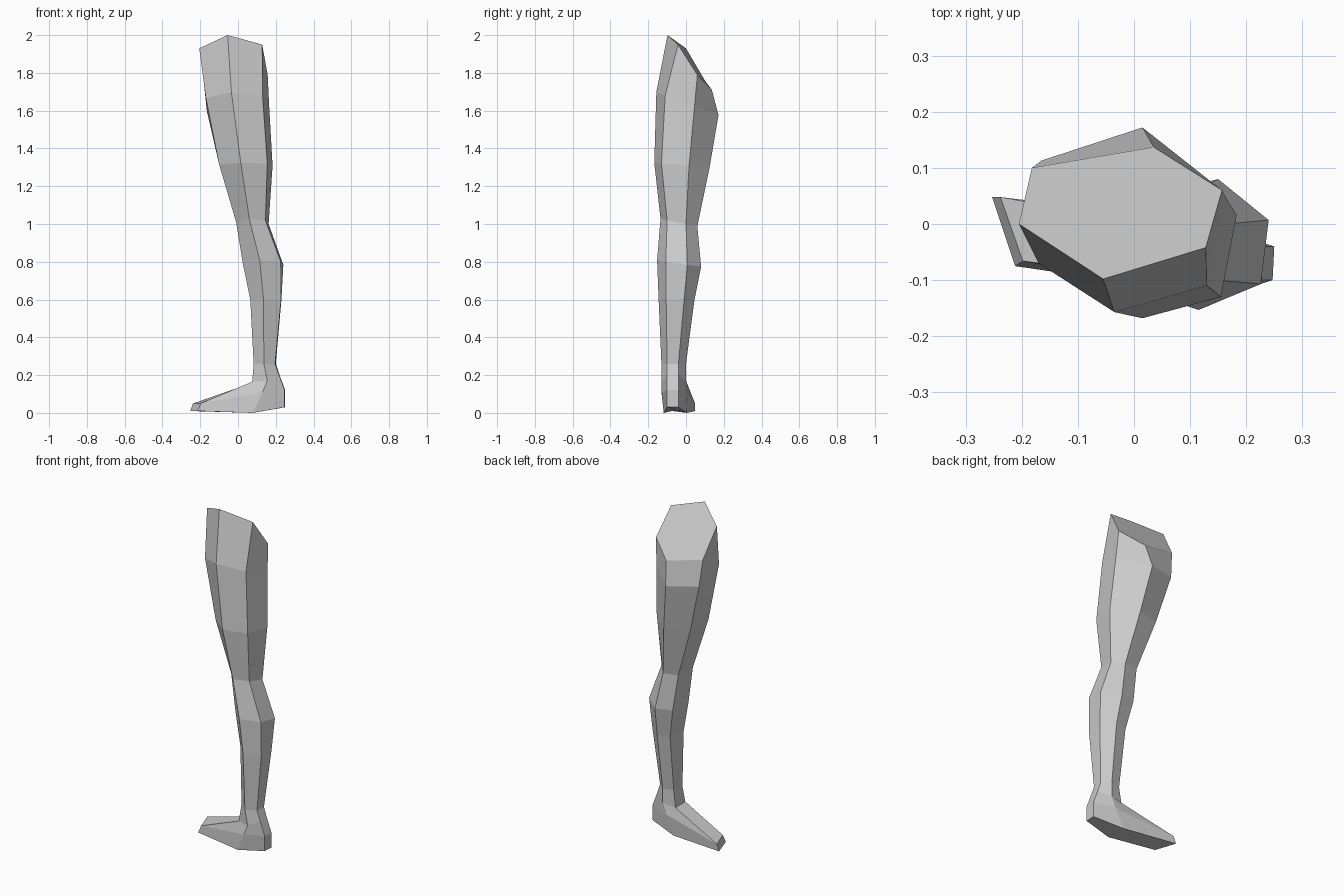
import bpy, bmesh

grey = bpy.data.materials.new("plain grey")
grey.diffuse_color = (0.6, 0.6, 0.6, 1)

# Six-sided cross-sections: (height, slope along y, points).
# Point order: inner front, front, outer front, outer back, back, inner back.
thigh = [
    (0, 0, [(-.205, 0, 1.93), (-.055, -.098, 2), (.128, -.042, 1.95),
            (.157, .06, 1.79), (.035, .137, 1.71), (-.182, .10, 1.76)]),
    (1.64, -.37, [(-.17, -.07), (-.035, -.157), (.13, -.11),
                  (.165, .045), (.015, .172), (-.165, .113)]),
    (1.31, -.08, [(-.10, -.07), (.015, -.168), (.155, -.13),
                  (.183, .016), (.06, .125), (-.085, .08)]),
    (1.0, -.2, [(-.01, -.05), (.06, -.135), (.145, -.10),
                (.162, 0), (.11, .06), (.02, .045)]),
]
calf = [
    (.785, -.15, [(.025, -.06), (.115, -.153), (.226, -.107),
                  (.24, .007), (.15, .08), (.05, .055)]),
    (.60, 0, [(.065, -.07), (.135, -.145), (.228, -.105),
              (.23, -.01), (.16, .045), (.085, .03)]),
    (.26, 0, [(.083, -.085), (.137, -.13), (.196, -.10),
              (.20, -.04), (.155, 0), (.092, -.015)]),
]
foot = [
    (0, 0, [(.075, -.10, .165), (.155, -.13, .17), (.218, -.10, .20),
            (.22, -.04, .20), (.155, 0, .17), (.078, -.012, .16)]),
    (0, 0, [(-.198, -.066, .05), (.13, -.13, .11), (.247, -.10, .12),
            (.25, -.04, .12), (.13, 0, .11), (-.238, .048, .05)]),
    (0, 0, [(-.212, -.075, .01), (.08, -.118, 0), (.247, -.10, .03),
            (.25, -.04, .03), (.08, .005, 0), (-.253, .048, .01)]),
]

# Skin the sections into one closed leg
bm = bmesh.new()
rings = []
for height, slope, points in thigh + calf + foot:
    ring = []
    for p in points:
        z = p[2] if len(p) == 3 else height + slope * p[1]
        ring.append(bm.verts.new((p[0], p[1], z)))
    rings.append(ring)
for upper, lower in zip(rings, rings[1:]):
    for i in range(6):
        j = (i + 1) % 6
        bm.faces.new((upper[i], lower[i], lower[j], upper[j]))
bm.faces.new(rings[0])          # hip cut
bm.faces.new(rings[-1][::-1])   # sole
bmesh.ops.recalc_face_normals(bm, faces=bm.faces)

mesh = bpy.data.meshes.new("leg")
bm.to_mesh(mesh)
bm.free()
mesh.materials.append(grey)
bpy.context.collection.objects.link(bpy.data.objects.new("leg", mesh))
